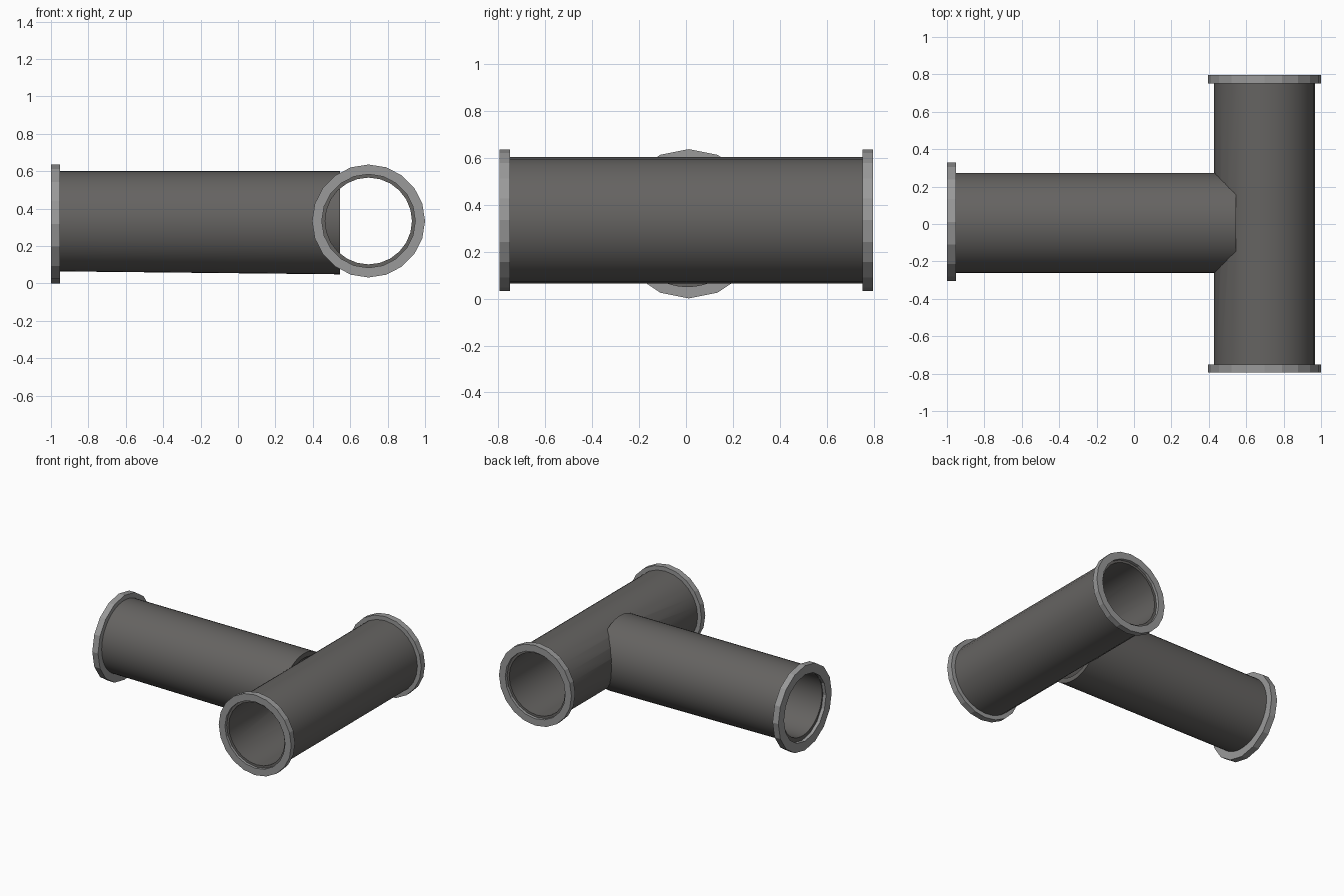
import bpy, bmesh
from math import cos, sin, tau, radians

if "Cube" in bpy.data.objects:
    bpy.data.objects.remove(bpy.data.objects["Cube"])


def material(name, rgb):
    m = bpy.data.materials.new(name)
    m.diffuse_color = (*rgb, 1)
    m.use_nodes = True
    m.node_tree.nodes["Principled BSDF"].inputs["Base Color"].default_value = m.diffuse_color
    return m


DARK = material("dark_metal", (0.13, 0.125, 0.12))
LIGHT = material("light_metal", (0.32, 0.32, 0.32))


def tube(name, axis, start, end, centre, outer, inner, sides, mat, sag=0):
    """Revolved tube along x or y; inner=0 gives a solid rod.
    sag drops the underside at the far end."""
    bm = bmesh.new()

    def ring(r, along):
        verts = []
        for i in range(sides):
            a = tau * i / sides
            u, z = centre[0] + r * cos(a), centre[1] + r * sin(a)
            if along == end:
                z += sag * min(0, sin(a))
            verts.append(bm.verts.new((along, u, z) if axis == "x" else (u, along, z)))
        return verts

    rings = [ring(outer, start), ring(outer, end)]
    if inner:
        rings += [ring(inner, end), ring(inner, start)]
        pairs = list(zip(rings, rings[1:] + rings[:1]))
    else:
        pairs = [(rings[0], rings[1])]
        for r in rings:
            bm.faces.new(r)
    for a, b in pairs:
        for i in range(sides):
            j = (i + 1) % sides
            bm.faces.new((a[i], a[j], b[j], b[i]))
    bmesh.ops.recalc_face_normals(bm, faces=bm.faces)
    me = bpy.data.meshes.new(name)
    bm.to_mesh(me)
    bm.free()
    ob = bpy.data.objects.new(name, me)
    bpy.context.collection.objects.link(ob)
    me.materials.append(mat)
    return ob


def smooth(ob, angle=30):
    bpy.ops.object.select_all(action="DESELECT")
    ob.select_set(True)
    bpy.context.view_layer.objects.active = ob
    bpy.ops.object.shade_smooth_by_angle(angle=radians(angle))


CROSS = (0.698, 0.334)    # x, z of the cross pipe axis
BRANCH = (0.006, 0.333)   # y, z of the branch pipe axis

# pipes, their ends set back slightly inside the flanges
cross = tube("cross_pipe", "y", -0.775, 0.775, CROSS, 0.27, 0.232, 24, DARK)
branch = tube("branch_pipe", "x", -0.975, 0.545, BRANCH, 0.268, 0.232, 48, DARK, sag=0.016)

# opening in the cross pipe where the branch enters
cutter = tube("opening_cutter", "x", 0.2, 0.543, BRANCH, 0.262, 0, 24, DARK)
cutter.hide_render = True
cutter.hide_viewport = True
mod = cross.modifiers.new("opening", "BOOLEAN")
mod.operation = "DIFFERENCE"
mod.solver = "EXACT"
mod.object = cutter

# flange rings
for name, y0 in (("front_flange", -0.795), ("back_flange", 0.752)):
    tube(name, "y", y0, y0 + 0.045, CROSS, 0.302, 0.25, 20, LIGHT)
tube("branch_flange", "x", -1.0, -0.952, (0.012, 0.319), 0.318, 0.25, 16, LIGHT)

for ob in (cross, branch):
    smooth(ob)
